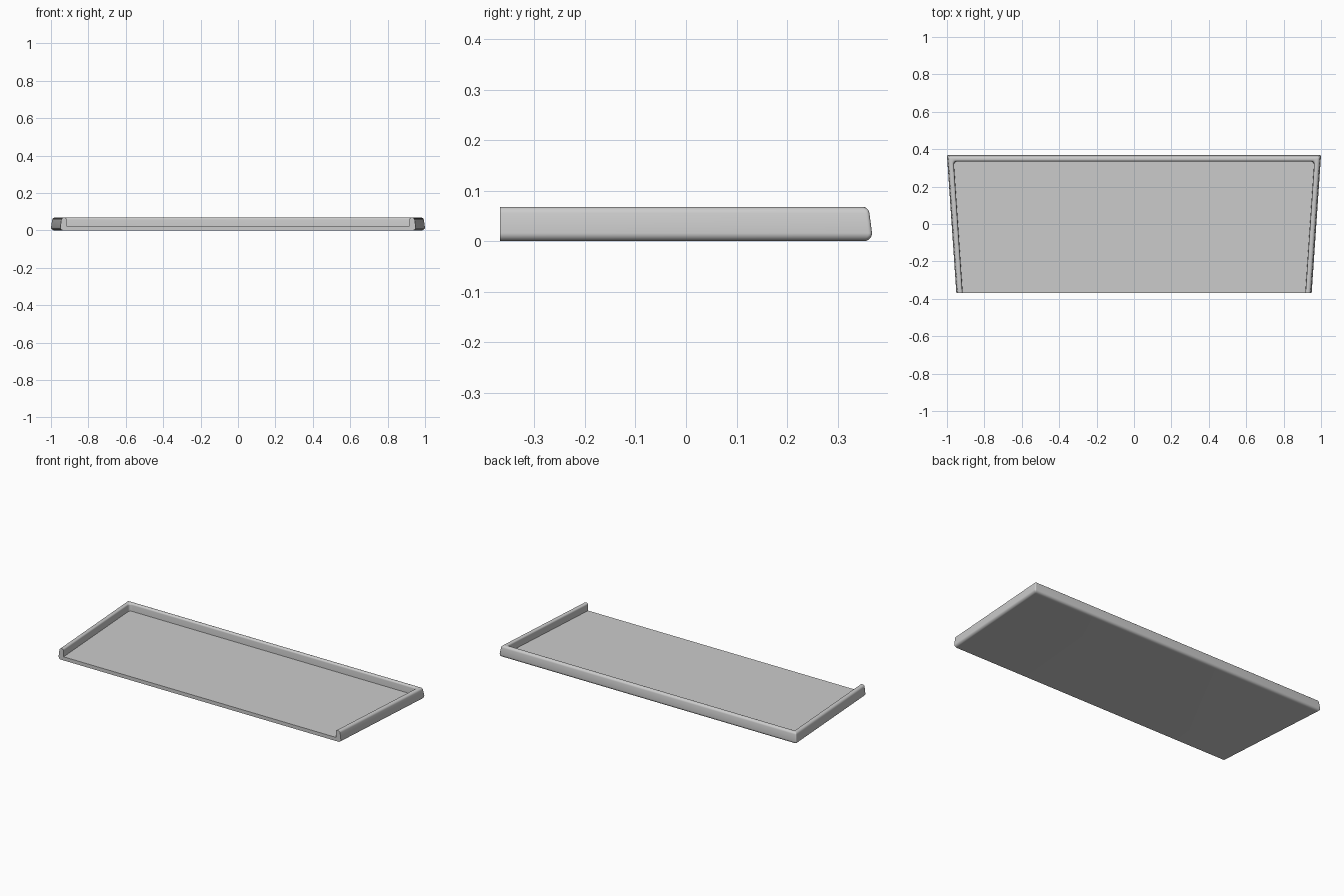
import bpy
import bmesh
from math import sin, cos, pi, radians
from mathutils import Vector

cube = bpy.data.objects.get("Cube")
if cube:
    bpy.data.objects.remove(cube)

FRONT, BACK = -0.368, 0.368
HALF_FRONT, HALF_BACK = 0.95, 1.0
STEPS = 5


def arc(cx, cz, r, start, end):
    """Points (inset, height) on an arc of the rim section."""
    angles = [radians(start + (end - start) * i / STEPS) for i in range(STEPS + 1)]
    return [(cx + r * cos(a), cz + r * sin(a)) for a in angles]


# Rim section from the underside, over the outside and top, to the tray floor
outside = (arc(0.016, 0.016, 0.016, 270, 180)
           + arc(0.019, 0.054, 0.014, 174, 90))
inside = arc(0.023, 0.058, 0.010, 90, 0) + [(0.034, 0.022)]
section = [(d, z, 0.008) for d, z in outside] + [(d, z, 0.02) for d, z in inside]


def outline(inset, z, radius):
    """Open tapered outline: left front end, two rounded back corners, right front end."""
    slope = (HALF_BACK - HALF_FRONT) / (BACK - FRONT)
    half = lambda y: HALF_BACK - inset + slope * (y - BACK)
    y = BACK - inset
    corner = Vector((half(y), y))
    along = Vector((-slope, -1)).normalized()
    start, end = corner + along * radius, corner - Vector((radius, 0))
    right = [Vector((half(FRONT), FRONT))]
    for i in range(STEPS + 1):
        t = i / STEPS
        right.append(start * (1 - t) ** 2 + corner * 2 * t * (1 - t) + end * t * t)
    return ([(p.x, p.y, z) for p in right]
            + [(-p.x, p.y, z) for p in reversed(right)])


# Loft the rim, then close underside, floor and the open front end
bm = bmesh.new()
rings = [[bm.verts.new(p) for p in outline(*s)] for s in section]
for a, b in zip(rings, rings[1:]):
    for i in range(len(a) - 1):
        bm.faces.new((a[i], a[i + 1], b[i + 1], b[i]))
bm.faces.new(rings[0])
bm.faces.new(rings[-1])
bm.faces.new([r[0] for r in rings] + [r[-1] for r in reversed(rings)])
bmesh.ops.recalc_face_normals(bm, faces=bm.faces)

mesh = bpy.data.meshes.new("tray")
bm.to_mesh(mesh)
bm.free()
tray = bpy.data.objects.new("tray", mesh)
bpy.context.collection.objects.link(tray)

# Plain grey finish
grey = bpy.data.materials.new("light grey")
grey.use_nodes = True
colour = (0.6, 0.6, 0.6, 1)
grey.diffuse_color = colour
grey.node_tree.nodes["Principled BSDF"].inputs["Base Color"].default_value = colour
mesh.materials.append(grey)

bpy.ops.object.select_all(action="DESELECT")
tray.select_set(True)
bpy.context.view_layer.objects.active = tray
bpy.ops.object.shade_smooth_by_angle(angle=radians(35))
